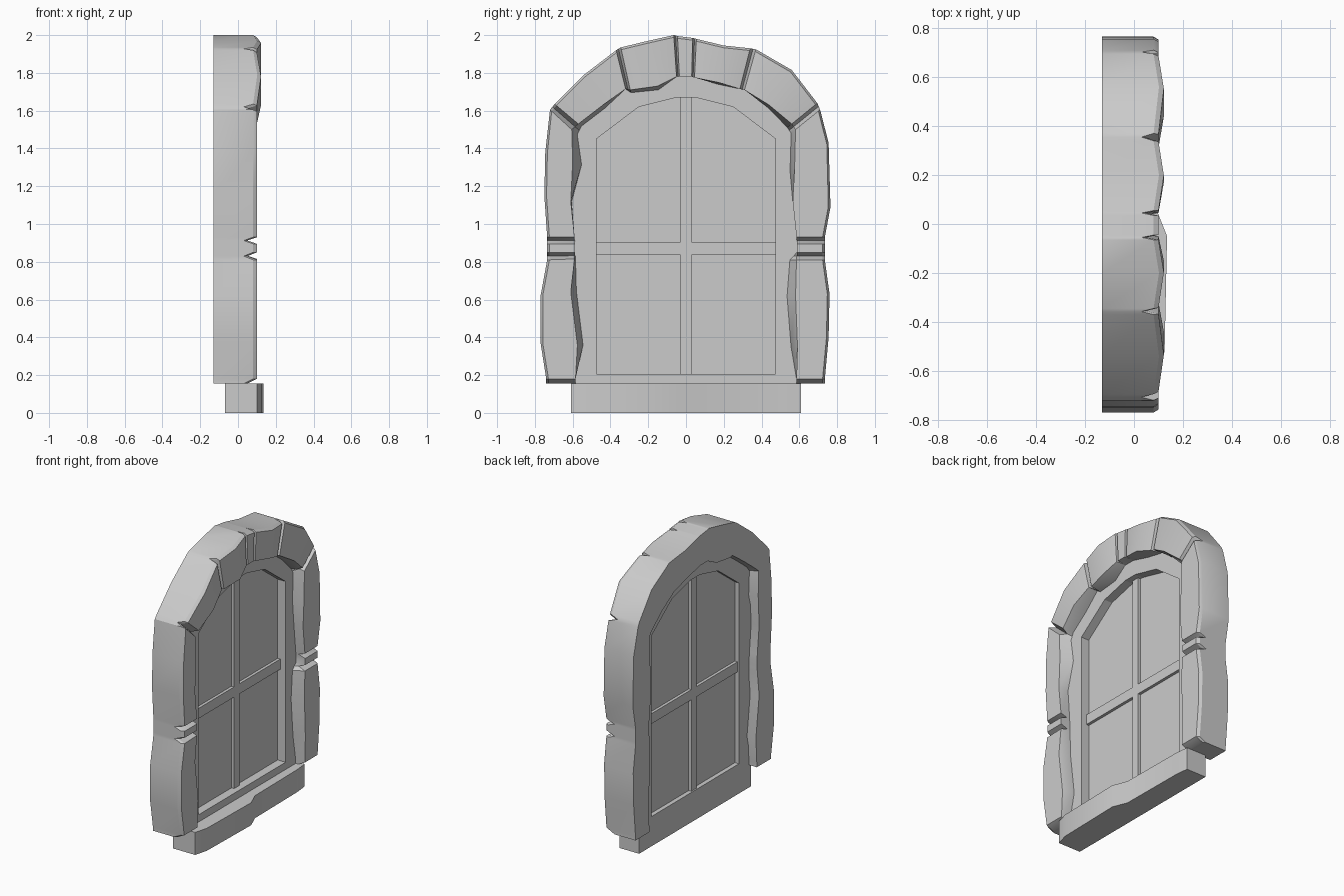
import bpy, bmesh
from math import radians
from mathutils import Vector

if "Cube" in bpy.data.objects:
    bpy.data.objects.remove(bpy.data.objects["Cube"])


def loft(name, sections, closed=False, smooth=False):
    """Skin a row of equal-length point loops, capping the ends unless closed."""
    bm = bmesh.new()
    rings = [[bm.verts.new(p) for p in s] for s in sections]
    n = len(rings[0])
    for k in range(len(rings) if closed else len(rings) - 1):
        a, b = rings[k], rings[(k + 1) % len(rings)]
        for i in range(n):
            j = (i + 1) % n
            bm.faces.new((a[i], a[j], b[j], b[i]))
    if not closed:
        bm.faces.new(rings[0])
        bm.faces.new(rings[-1])
    bmesh.ops.recalc_face_normals(bm, faces=bm.faces)
    me = bpy.data.meshes.new(name)
    bm.to_mesh(me)
    bm.free()
    ob = bpy.data.objects.new(name, me)
    bpy.context.collection.objects.link(ob)
    if smooth:
        bpy.ops.object.select_all(action='DESELECT')
        ob.select_set(True)
        bpy.context.view_layer.objects.active = ob
        bpy.ops.object.shade_smooth_by_angle(angle=radians(30))
    return ob


def slab(name, outline, x0, x1):
    return loft(name, [[(x, y, z) for y, z in outline] for x in (x0, x1)])


def box(name, x0, x1, y0, y1, z0, z1):
    return slab(name, [(y0, z0), (y1, z0), (y1, z1), (y0, z1)], x0, x1)


def mirrored(half):
    return half + [(-y, z) for y, z in reversed(half)]


# Stones: each station is outer y, outer z, inner y, inner z, inner bulge
left_low = [(-.74, .18, -.585, .18, 0), (-.77, .37, -.575, .36, .03),
            (-.77, .62, -.61, .64, .03), (-.735, .81, -.59, .815, .005)]
left_high = [(-.735, .93, -.59, .93, 0), (-.75, 1.15, -.61, 1.12, .005),
             (-.745, 1.38, -.60, 1.33, .05), (-.72, 1.605, -.605, 1.50, .04)]
right_high = [(.71, 1.605, .58, 1.50, .03), (.755, 1.43, .575, 1.3, .03),
              (.765, 1.09, .565, 1.12, 0), (.735, .93, .585, .93, 0)]
right_low = [(.735, .81, .585, .81, .035), (.76, .63, .58, .62, .045),
             (.755, .40, .59, .36, .035), (.735, .18, .585, .18, 0)]
arch = [
    [(-.695, 1.635, -.57, 1.53, .02), (-.54, 1.79, -.44, 1.63, .02), (-.37, 1.92, -.32, 1.715, 0)],
    [(-.345, 1.935, -.295, 1.71, .015), (-.2, 1.97, -.15, 1.73, .02), (-.065, 2.0, -.05, 1.78, 0)],
    [(-.045, 1.995, -.035, 1.78, 0), (.035, 1.985, .03, 1.78, 0)],
    [(.055, 1.98, .045, 1.775, 0), (.2, 1.945, .17, 1.75, .01), (.34, 1.93, .285, 1.715, 0)],
    [(.37, 1.925, .31, 1.71, 0), (.56, 1.815, .44, 1.63, .015), (.695, 1.64, .56, 1.53, .03)],
]


def spacer(s):
    """Thin stone between the two long stones of a leg."""
    zs = (.85, .895) if s < 0 else (.895, .85)
    return [(s * .735, z, s * .588, z, 0) for z in zs]


def section(st, front):
    o, i = Vector((0, st[0], st[1])), Vector((0, st[2], st[3]))
    d = (i - o).normalized()
    pts = [(-.13, o), (front - .02, o), (front, o + d * .012),
           (front, i), (.03, i + d * st[4]), (-.13, i)]
    return [(x, p.y, p.z) for x, p in pts]


def foot(st):
    return section((st[0], .155, st[2], .155, st[4]), .05)


stones = [left_low, spacer(-1), left_high] + arch + [right_high, spacer(1), right_low]
rows = [foot(left_low[0])]
for k, stone in enumerate(stones):
    if k:  # V groove between neighbouring stones
        rows.append(section([(a + b) / 2 for a, b in zip(stones[k - 1][-1], stone[0])], .05))
    for j, st in enumerate(stone):
        bulge = stone in arch and 0 < j < len(stone) - 1
        rows.append(section(st, .122 if bulge else .1))
rows.append(foot(right_low[-1]))
loft("stone_surround", rows, smooth=True)

# Window frame: ring between the hidden outer edge and the arched opening
opening = mirrored([(.475, .205), (.475, 1.45), (.25, 1.62), (.05, 1.67)])
outer = mirrored([(.61, .155), (.64, 1.5), (.45, 1.72), (.1, 1.85)])
xf, xb = .03, -.07
loft("window_frame", [[(xf, *o), (xf, *i), (xb, *i), (xb, *o)]
                      for o, i in zip(outer, opening)], closed=True)

# Glass and crossing bars
slab("glass", opening, -.04, -.03)
box("vertical_bar", -.06, -.01, -.028, .028, .205, 1.67)
for side, y0, y1 in (("left", -.475, -.028), ("right", .028, .475)):
    box("horizontal_bar_" + side, -.06, -.01, y0, y1, .835, .905)

# Sill with an uneven front edge
sill = [(-.07, -.61), (.10, -.61), (.125, -.52), (.135, -.05),
        (.095, .05), (.09, .52), (.08, .61), (-.07, .61)]
loft("sill", [[(x, y, z) for x, y in sill] for z in (0, .155)], smooth=True)
